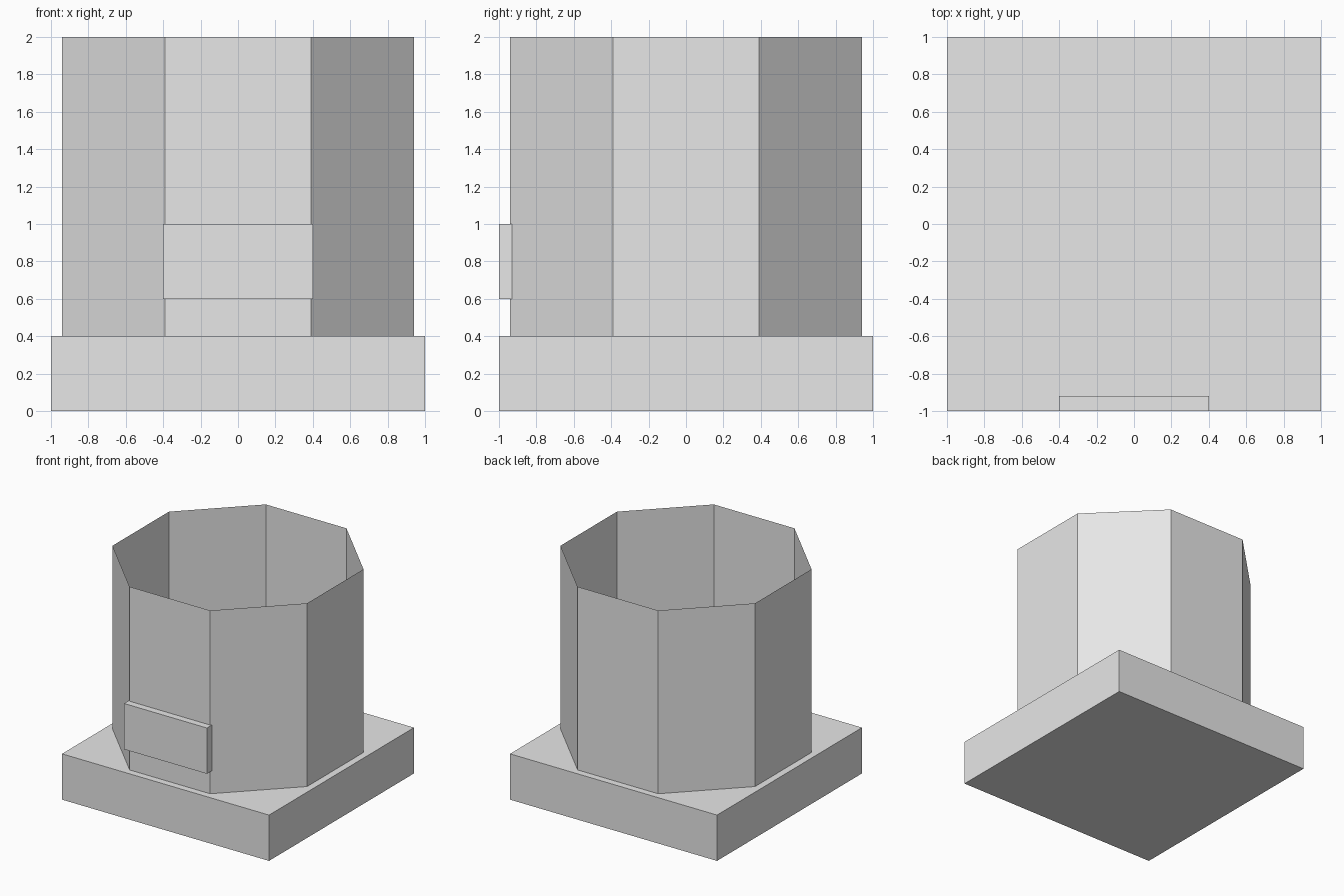
import bpy
import bmesh
import math
from mathutils import Matrix

cube = bpy.data.objects.get("Cube")
if cube:
    bpy.data.objects.remove(cube, do_unlink=True)

# Single flat colour
grey = bpy.data.materials.new("light_grey")
grey.use_nodes = True
colour = (0.8, 0.8, 0.8, 1)
grey.diffuse_color = colour
grey.node_tree.nodes["Principled BSDF"].inputs["Base Color"].default_value = colour


def add_object(name, bm):
    mesh = bpy.data.meshes.new(name)
    bm.to_mesh(mesh)
    bm.free()
    mesh.materials.append(grey)
    obj = bpy.data.objects.new(name, mesh)
    bpy.context.collection.objects.link(obj)
    return obj


def add_box(name, centre, size):
    bm = bmesh.new()
    matrix = Matrix.Translation(centre) @ Matrix.Diagonal((*size, 1))
    bmesh.ops.create_cube(bm, size=1, matrix=matrix)
    return add_object(name, bm)


def add_open_tube(name, sides, apothem, bottom, top):
    bm = bmesh.new()
    radius = apothem / math.cos(math.pi / sides)
    matrix = (Matrix.Translation((0, 0, (bottom + top) / 2))
              @ Matrix.Rotation(math.pi / sides, 4, "Z"))
    bmesh.ops.create_cone(bm, cap_ends=False, segments=sides, radius1=radius,
                          radius2=radius, depth=top - bottom, matrix=matrix)
    return add_object(name, bm)


# Square plinth
add_box("base", (0, 0, 0.2), (2, 2, 0.4))

# Thin eight-sided wall, open at the top
add_open_tube("octagonal_wall", 8, 0.94, 0.4, 2.0)

# Plaque on the front wall
add_box("front_plaque", (0, -0.96, 0.8), (0.8, 0.08, 0.4))
